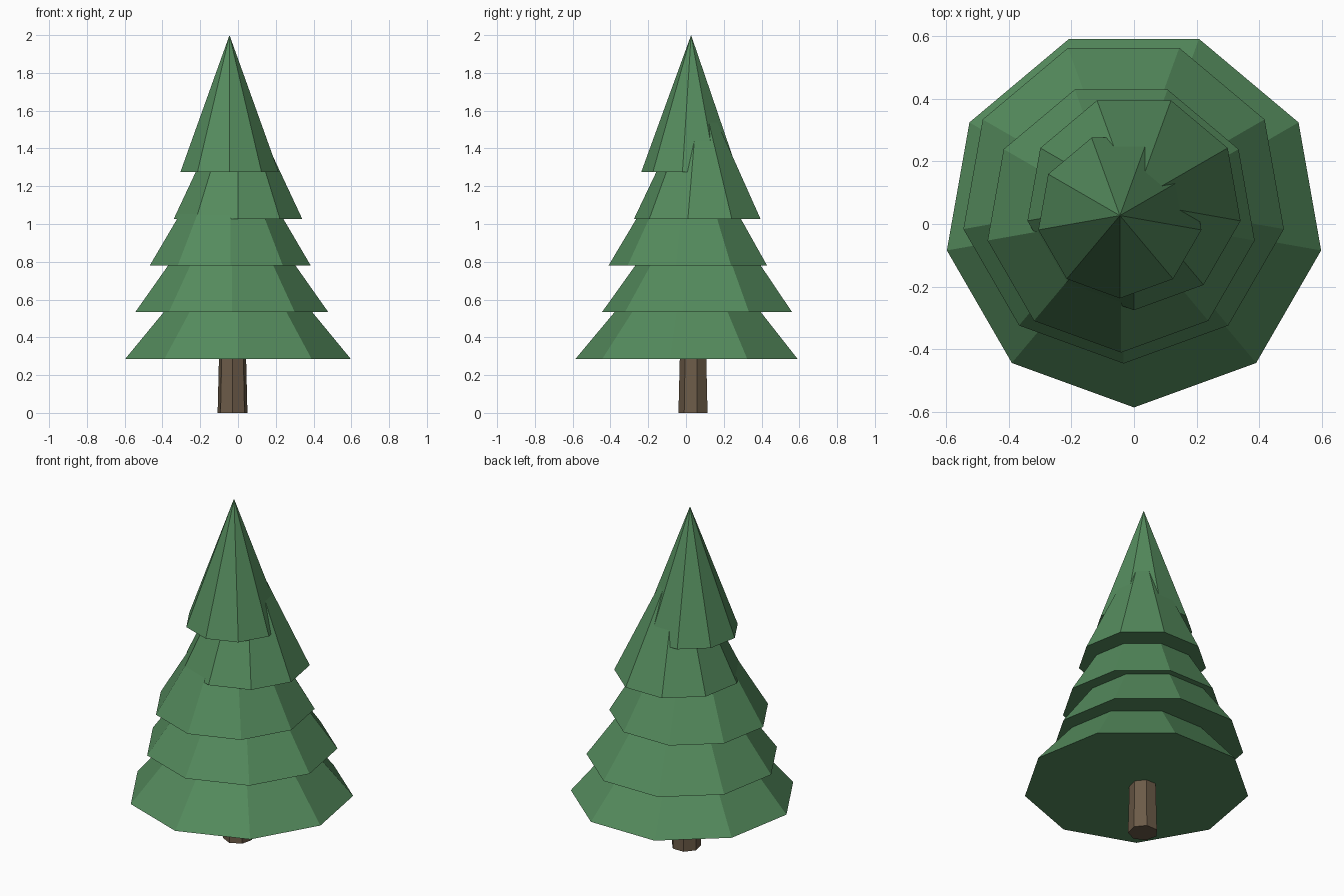
import bpy
import math

if "Cube" in bpy.data.objects:
    bpy.data.objects.remove(bpy.data.objects["Cube"])


def material(name, rgb):
    m = bpy.data.materials.new(name)
    m.diffuse_color = (*rgb, 1)
    m.use_nodes = True
    m.node_tree.nodes["Principled BSDF"].inputs["Base Color"].default_value = m.diffuse_color
    return m


def cone(name, sides, r1, r2, x, y, z, height, mat):
    # flat-shaded cone standing on z, with one corner facing the front (-y)
    bpy.ops.mesh.primitive_cone_add(vertices=sides, radius1=r1, radius2=r2, depth=height,
                                    location=(x, y, z + height / 2),
                                    rotation=(0, 0, math.pi))
    ob = bpy.context.object
    ob.name = name
    ob.data.materials.append(mat)
    return ob


bark = material("bark", (0.15, 0.105, 0.065))
needles = material("needles", (0.09, 0.26, 0.11))

# Tapered trunk
cone("trunk", 7, 0.081, 0.071, -0.029, 0.041, 0, 0.4, bark)

# Overlapping branch tiers, each slightly off centre: x, y, radius
tiers = [
    (0.0, 0.021, 0.606),
    (-0.033, 0.074, 0.519),
    (-0.041, 0.0225, 0.4325),
    (0.0, 0.07, 0.345),
    (-0.045, 0.027, 0.264),
]
HEIGHT = 0.725
for i, (x, y, r) in enumerate(tiers):
    cone(f"branch_tier_{i + 1}", 9, r, 0, x, y, 0.286 + i * 0.24725, HEIGHT, needles)
